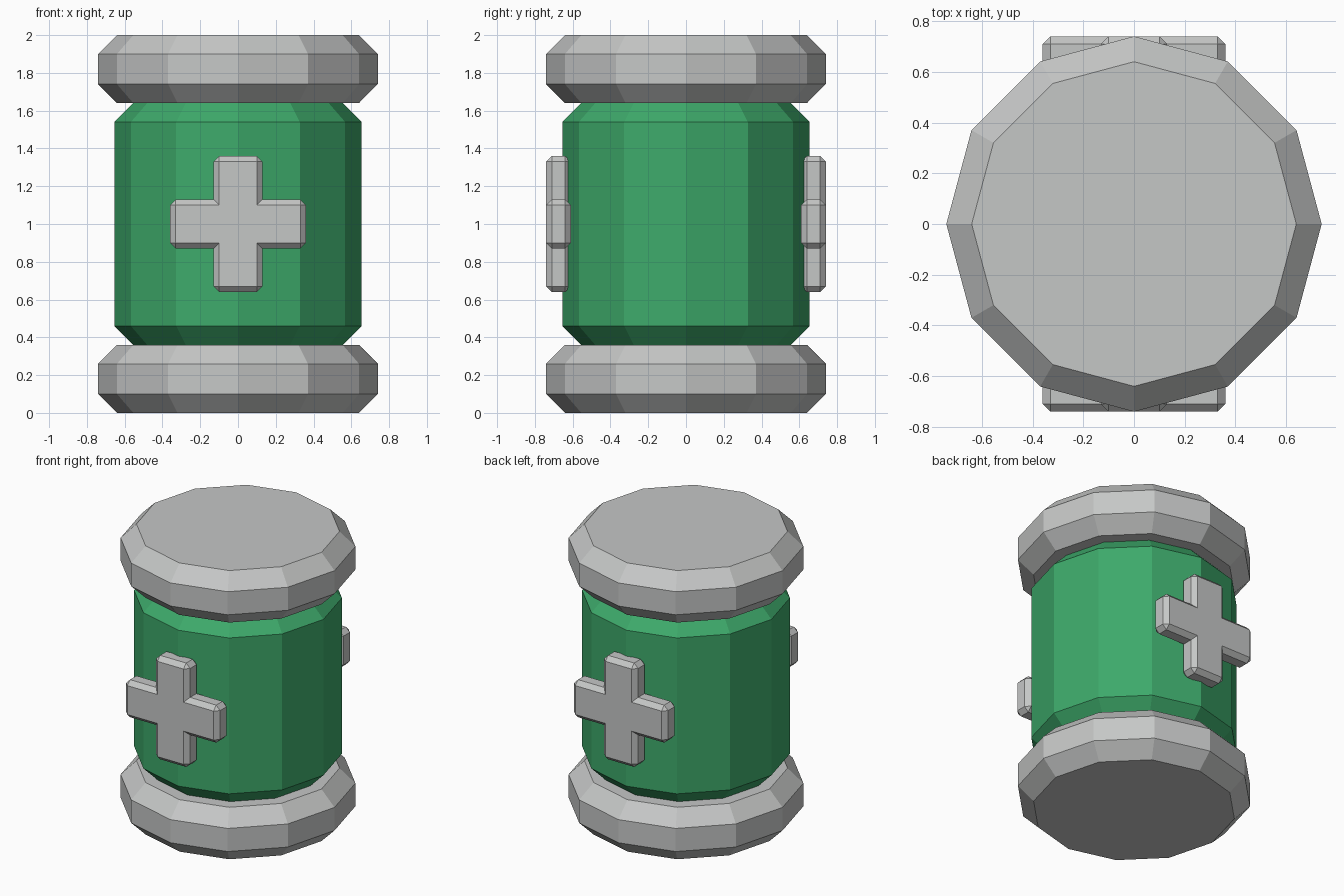
import bpy, bmesh, math

SIDES = 12
CHAMFER = 0.10

if "Cube" in bpy.data.objects:
    bpy.data.objects.remove(bpy.data.objects["Cube"], do_unlink=True)


def material(name, rgb):
    m = bpy.data.materials.new(name)
    m.use_nodes = True
    m.diffuse_color = (*rgb, 1)
    m.node_tree.nodes["Principled BSDF"].inputs["Base Color"].default_value = (*rgb, 1)
    return m


grey = material("light grey", (0.56, 0.57, 0.565))
green = material("green", (0.047, 0.40, 0.145))


def finish(bm, name, mat):
    bmesh.ops.recalc_face_normals(bm, faces=bm.faces)
    mesh = bpy.data.meshes.new(name)
    bm.to_mesh(mesh)
    bm.free()
    mesh.materials.append(mat)
    ob = bpy.data.objects.new(name, mesh)
    bpy.context.collection.objects.link(ob)
    return ob


def chamfered_drum(name, radius, bottom, top, mat):
    """Twelve-sided drum with both rims chamfered."""
    bm = bmesh.new()
    profile = [(radius - CHAMFER, bottom), (radius, bottom + CHAMFER),
               (radius, top - CHAMFER), (radius - CHAMFER, top)]
    rings = [[bm.verts.new((r * math.cos(math.tau * i / SIDES),
                            r * math.sin(math.tau * i / SIDES), z))
              for i in range(SIDES)] for r, z in profile]
    for low, high in zip(rings, rings[1:]):
        for i in range(SIDES):
            j = (i + 1) % SIDES
            bm.faces.new((low[i], low[j], high[j], high[i]))
    bm.faces.new(rings[0])
    bm.faces.new(rings[-1])
    return finish(bm, name, mat)


def cross(name, side):
    """Raised plus sign with chamfered outer edges; side is -1 front, +1 back."""
    arm, half, inner, outer, mid = 0.36, 0.13, 0.61, 0.74, 1.0
    corner = [(arm, -half), (arm, half), (half, half)]
    outline = []
    for turn in range(4):
        outline += corner
        corner = [(-v, u) for u, v in corner]
    bm = bmesh.new()
    face = bm.faces.new([bm.verts.new((u, side * inner, mid + v)) for u, v in outline])
    extruded = bmesh.ops.extrude_face_region(bm, geom=[face], use_keep_orig=True)
    moved = [g for g in extruded["geom"] if isinstance(g, bmesh.types.BMVert)]
    bmesh.ops.translate(bm, verts=moved, vec=(0, side * (outer - inner), 0))
    bmesh.ops.recalc_face_normals(bm, faces=bm.faces)
    # keep the four inner corners crisp
    convex = [e for e in bm.edges if e.calc_face_angle_signed() > 0.1]
    bmesh.ops.bevel(bm, geom=convex, offset=0.03, segments=1, affect='EDGES')
    return finish(bm, name, grey)


# Canister
chamfered_drum("bottom_cap", 0.74, 0.0, 0.36, grey)
chamfered_drum("body", 0.655, 0.36, 1.64, green)
chamfered_drum("top_cap", 0.74, 1.64, 2.0, grey)

# Emblems
cross("front_cross", -1)
cross("back_cross", 1)
